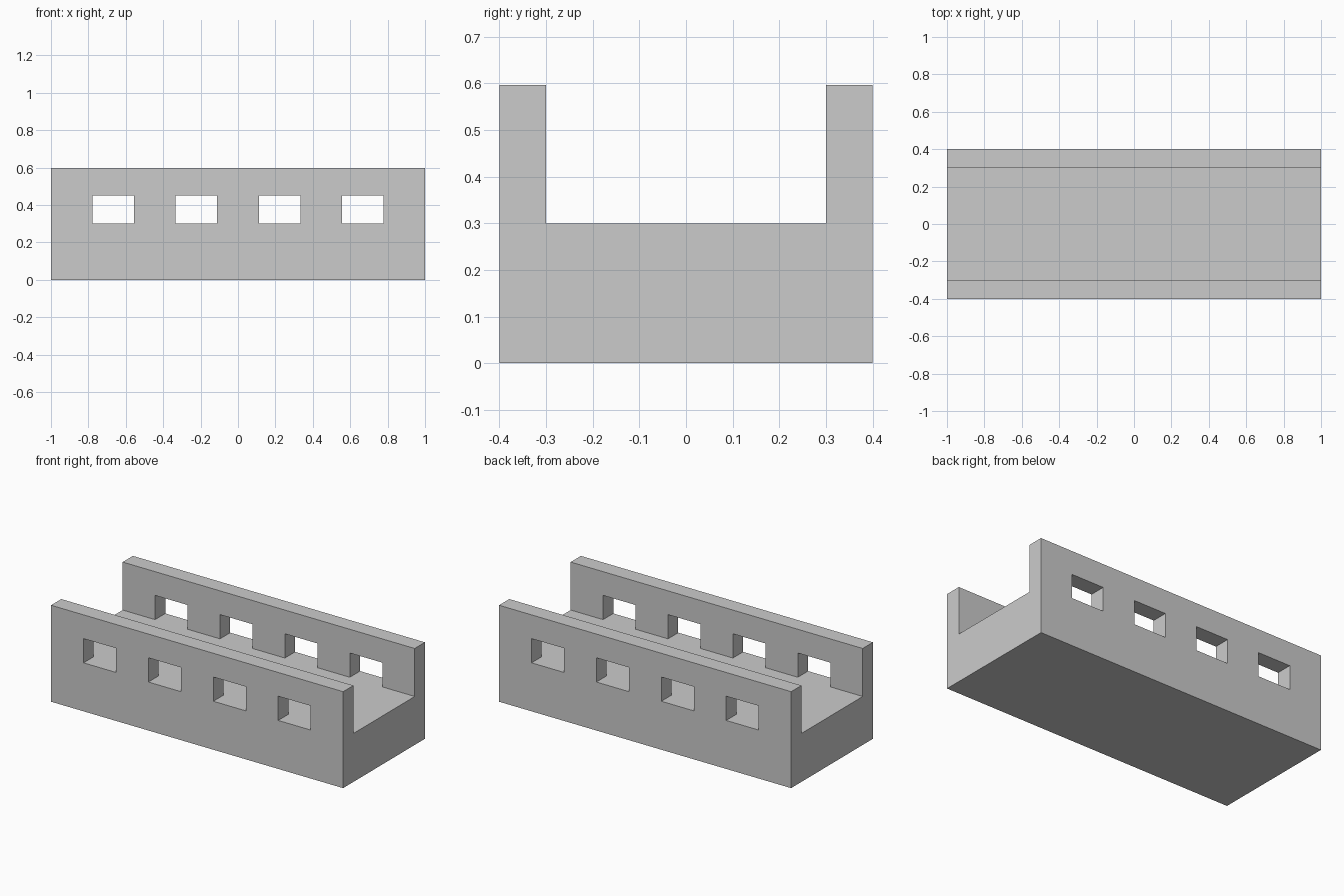
import bpy, bmesh, math
from mathutils import Vector

if "Cube" in bpy.data.objects:
    bpy.data.objects.remove(bpy.data.objects["Cube"])

# Grid planes: nine equal bays in x, wall / channel / wall in y, and z levels
XS = [-1 + 2 * i / 9 for i in range(10)]
YS = [-0.4, -0.3, 0.3, 0.4]
ZS = [0, 0.3, 0.45, 0.597]
CUTS = (XS, YS, ZS)


def solid(i, j, k):
    """True where the block has material."""
    if not (0 <= i < 9 and 0 <= j < 3 and 0 <= k < 3):
        return False
    if k == 0:
        return True                      # solid base
    if j == 1:
        return False                     # open channel
    return not (k == 1 and i % 2 == 1)   # window openings in both walls


bm = bmesh.new()


def add_face(cell, axis, side):
    """Add one outward-facing quad of a cell."""
    u, v = (axis + 1) % 3, (axis + 2) % 3
    corners = []
    for du, dv in ((0, 0), (1, 0), (1, 1), (0, 1)):
        idx = list(cell)
        idx[axis] += side
        idx[u] += du
        idx[v] += dv
        corners.append(Vector([CUTS[a][idx[a]] for a in range(3)]))
    if side == 0:
        corners.reverse()
    bm.faces.new([bm.verts.new(c) for c in corners])


# Skin only the outside of the solid cells
for i in range(9):
    for j in range(3):
        for k in range(3):
            if not solid(i, j, k):
                continue
            for axis in range(3):
                for side in (0, 1):
                    n = [i, j, k]
                    n[axis] += 2 * side - 1
                    if not solid(*n):
                        add_face((i, j, k), axis, side)

# Weld and merge coplanar faces
bmesh.ops.remove_doubles(bm, verts=bm.verts, dist=1e-5)
bmesh.ops.dissolve_limit(bm, angle_limit=math.radians(1),
                         verts=bm.verts, edges=bm.edges)

mesh = bpy.data.meshes.new("channel_block_with_windows")
bm.to_mesh(mesh)
bm.free()
obj = bpy.data.objects.new("channel_block_with_windows", mesh)
bpy.context.collection.objects.link(obj)
